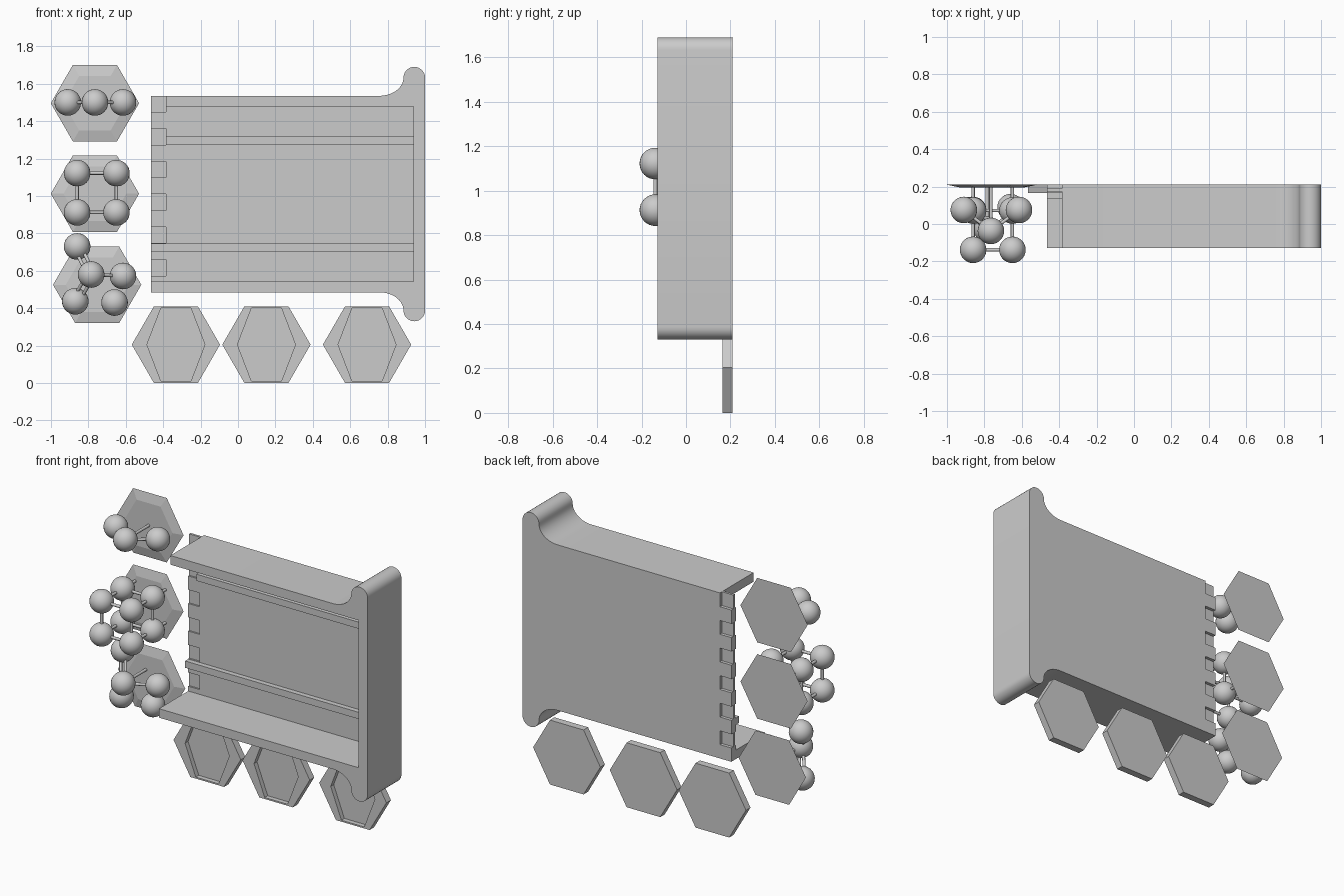
import bpy, bmesh, math
from mathutils import Vector

if "Cube" in bpy.data.objects:
    bpy.data.objects.remove(bpy.data.objects["Cube"])

BACK, FRONT = 0.21, -0.128


def finish(name, bm, smooth=False):
    bmesh.ops.recalc_face_normals(bm, faces=bm.faces)
    me = bpy.data.meshes.new(name)
    bm.to_mesh(me)
    bm.free()
    ob = bpy.data.objects.new(name, me)
    bpy.context.collection.objects.link(ob)
    if smooth:
        bpy.context.view_layer.objects.active = ob
        ob.select_set(True)
        bpy.ops.object.shade_smooth_by_angle(angle=math.radians(35))
        ob.select_set(False)
    return ob


def loft(bm, rings):
    """Join (points, y) rings of x-z points, capping both ends."""
    loops = [[bm.verts.new((x, y, z)) for x, z in pts] for pts, y in rings]
    for a, b in zip(loops, loops[1:]):
        n = len(a)
        for i in range(n):
            bm.faces.new((a[i], a[(i + 1) % n], b[(i + 1) % n], b[i]))
    bm.faces.new(loops[0])
    bm.faces.new(loops[-1])


def box(bm, x0, x1, y0, y1, z0, z1):
    loft(bm, [([(x0, z0), (x1, z0), (x1, z1), (x0, z1)], y0),
              ([(x0, z0), (x1, z0), (x1, z1), (x0, z1)], y1)])


def hexagon(cx, cz, r):
    return [(cx + r * math.cos(math.radians(60 * i)),
             cz + r * math.sin(math.radians(60 * i))) for i in range(6)]


def arc(cx, cz, rx, rz, a0, a1, n):
    return [(cx + rx * math.cos(math.radians(a0 + (a1 - a0) * i / n)),
             cz + rz * math.sin(math.radians(a0 + (a1 - a0) * i / n)))
            for i in range(n + 1)]


def cut(ob, bm, name):
    cutter = finish(name, bm)
    cutter.hide_render = True
    cutter.hide_set(True)
    m = ob.modifiers.new(name, 'BOOLEAN')
    m.object = cutter
    m.operation = 'DIFFERENCE'
    m.solver = 'EXACT'


# Case: outline with a flared, rounded right end, extruded front to back
MID = 1.01
upper = [(-0.465, 1.535)] + arc(0.755, 1.633, 0.13, 0.098, -90, 0, 10)
upper += arc(0.9425, 1.633, 0.0575, 0.057, 180, 0, 14)
lower = [(x, 2 * MID - z) for x, z in reversed(upper)]
bm = bmesh.new()
loft(bm, [(upper + lower, FRONT), (upper + lower, BACK)])
case = finish("case", bm, True)

# Open cavity, then finger-joint notches along the left edge
bm = bmesh.new()
box(bm, -0.7, 0.937, -0.4, 0.165, 0.542, 1.477)
cut(case, bm, "cavity_cutter")
PITCH = 1.05 / 12
bm = bmesh.new()
for i in range(6):
    z0 = 0.485 + PITCH * (2 * i + 1)
    z1 = z0 + PITCH + (0.1 if i == 5 else 0)
    box(bm, -0.6, -0.385, -0.4, 0.4, z0, z1)
cut(case, bm, "notch_cutter")

# Thin tongues set inside the notches
bm = bmesh.new()
for i in range(6):
    z0 = 0.485 + PITCH * (2 * i + 1)
    box(bm, -0.465, -0.385, 0.175, 0.19, z0, z0 + PITCH)
finish("joint_tongues", bm)

# Two rails on the inside of the back panel
bm = bmesh.new()
box(bm, -0.385, 0.937, 0.133, 0.166, 1.275, 1.317)
box(bm, -0.465, 0.937, 0.133, 0.166, 0.702, 0.745)
finish("inner_rails", bm)

# Lower hexagonal trays with an elongated pocket in the front
for n, cx in enumerate((-0.332, 0.152, 0.69)):
    cz, r = 0.205, 0.236
    pocket = [(cx + x, cz + z) for x, z in
              ((0.155, 0), (0.08, 0.195), (-0.08, 0.195),
               (-0.155, 0), (-0.08, -0.195), (0.08, -0.195))]
    bm = bmesh.new()
    loft(bm, [(hexagon(cx, cz, r), BACK), (hexagon(cx, cz, r), 0.165),
              (pocket, 0.165), (pocket, 0.195)])
    finish(f"hex_tray_{n + 1}", bm)

# Left hexagonal plates with shallow sloped rims
for n, (cx, cz) in enumerate(((-0.765, 1.496), (-0.765, 1.012), (-0.753, 0.525))):
    bm = bmesh.new()
    loft(bm, [(hexagon(cx, cz, 0.236), BACK), (hexagon(cx, cz, 0.168), 0.196)])
    finish(f"hex_plate_{n + 1}", bm)


def ball_and_stick(name, balls, rods):
    bm = bmesh.new()
    for p in balls:
        s = bmesh.ops.create_uvsphere(bm, u_segments=28, v_segments=16, radius=0.071)
        bmesh.ops.translate(bm, verts=s['verts'], vec=p)
    finish(name + "_balls", bm, True)
    bm = bmesh.new()
    for a, b in rods:
        a, b = Vector(a), Vector(b)
        d = b - a
        s = bmesh.ops.create_cone(bm, cap_ends=True, segments=12, radius1=0.009,
                                  radius2=0.009, depth=d.length)
        bmesh.ops.rotate(bm, verts=s['verts'], cent=(0, 0, 0),
                         matrix=d.to_track_quat('Z', 'Y').to_matrix())
        bmesh.ops.translate(bm, verts=s['verts'], vec=(a + b) / 2)
    finish(name + "_rods", bm, True)


# Bent cluster of three
mid = (-0.765, -0.037, 1.5)
ends = [(-0.91, 0.075, 1.5), (-0.615, 0.075, 1.5)]
ball_and_stick("bent_cluster", [mid] + ends,
               [(mid, e) for e in ends] + [(mid, (-0.765, 0.2, 1.5))])

# Cube cluster of eight, joined along its edges and to the plate
cube = [(x, y, z) for x in (-0.86, -0.65) for y in (-0.138, 0.072) for z in (0.912, 1.122)]
rods = [(a, b) for i, a in enumerate(cube) for b in cube[i + 1:]
        if sum(abs(p - q) > 0.01 for p, q in zip(a, b)) == 1]
rods += [(p, (p[0], 0.2, p[2])) for p in cube if p[1] > 0]
ball_and_stick("cube_cluster", cube, rods)

# Branching cluster of five, two of its links doubled
hub = (-0.785, -0.03, 0.58)
tips = [(-0.86, 0.075, 0.73), (-0.615, 0.075, 0.572), (-0.87, 0.075, 0.437), (-0.66, 0.09, 0.43)]
rods = [(hub, tips[1]), (hub, (-0.785, 0.2, 0.58))]
for t in (tips[0], tips[2]):
    side = (Vector(t) - Vector(hub)).cross(Vector((0, 1, 0))).normalized() * 0.018
    rods += [(Vector(hub) + s * side, Vector(t) + s * side) for s in (-1, 1)]
ball_and_stick("branch_cluster", [hub] + tips, rods)
